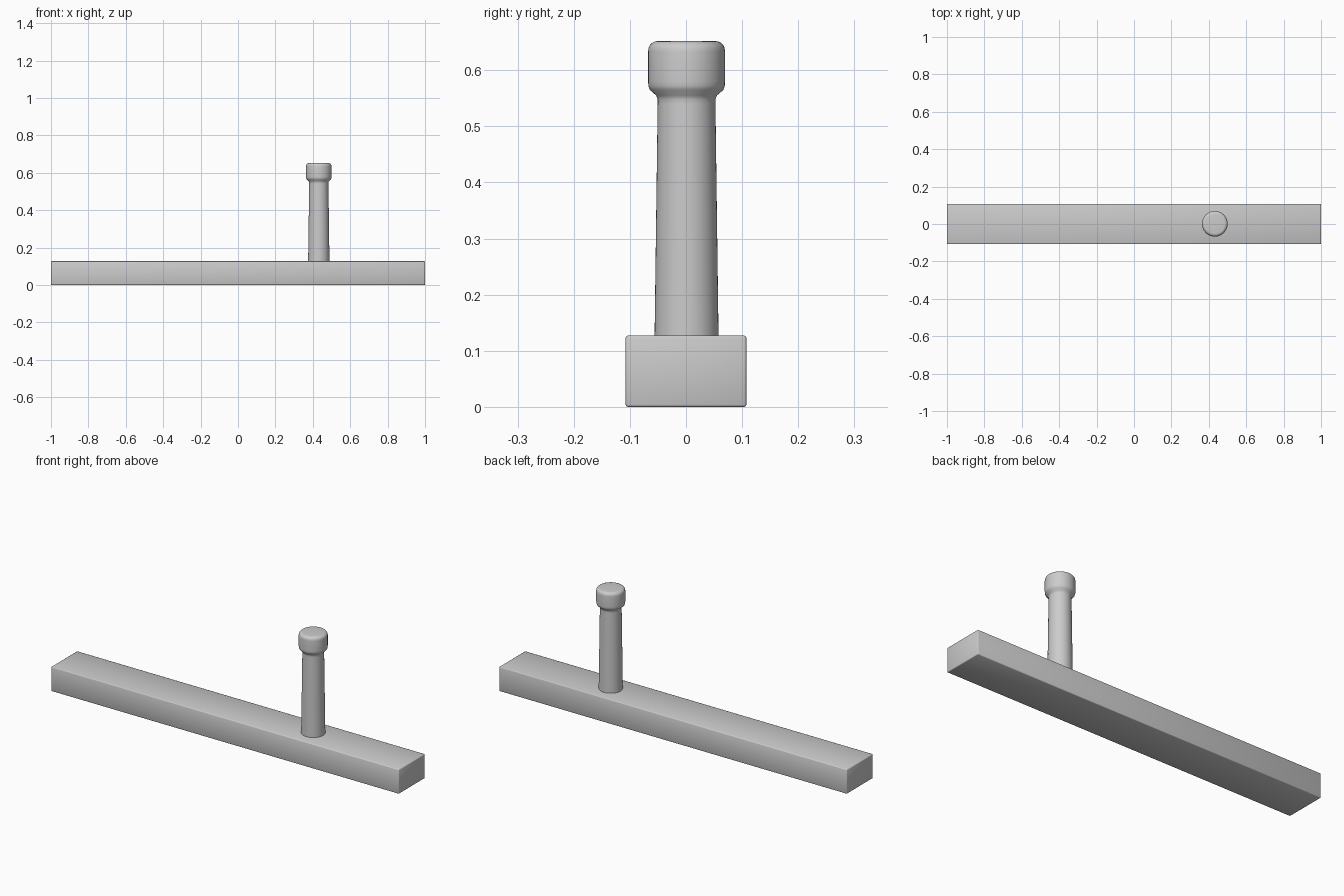
import bpy, bmesh, math

if "Cube" in bpy.data.objects:
    bpy.data.objects.remove(bpy.data.objects["Cube"])


def add_object(name, bm):
    bmesh.ops.recalc_face_normals(bm, faces=bm.faces)
    mesh = bpy.data.meshes.new(name)
    bm.to_mesh(mesh)
    bm.free()
    obj = bpy.data.objects.new(name, mesh)
    bpy.context.collection.objects.link(obj)
    bpy.ops.object.select_all(action='DESELECT')
    obj.select_set(True)
    bpy.context.view_layer.objects.active = obj
    return obj


# Long bar with slightly eased edges
bm = bmesh.new()
bmesh.ops.create_cube(bm, size=1)
bmesh.ops.scale(bm, vec=(2.0, 0.215, 0.127), verts=bm.verts)
bmesh.ops.translate(bm, vec=(0, 0, 0.0635), verts=bm.verts)
bmesh.ops.bevel(bm, geom=list(bm.edges), offset=0.004, segments=2,
                profile=0.5, affect='EDGES')
bar = add_object("bar", bm)
bpy.ops.object.shade_smooth_by_angle(angle=math.radians(50))

# Round handle: tapered shaft, flared neck and rounded knob, as (radius, z)
profile = [(0, 0.11), (0.057, 0.11), (0.057, 0.127), (0.0515, 0.54),
           (0.0515, 0.548), (0.054, 0.555), (0.0655, 0.565), (0.068, 0.572),
           (0.0685, 0.58), (0.0685, 0.633)]
corner = 0.017
for i in range(1, 6):
    a = math.radians(90 * i / 5)
    profile.append((0.0685 - corner * (1 - math.cos(a)),
                    0.635 + corner * math.sin(a)))
profile.append((0, 0.652))

bm = bmesh.new()
verts = [bm.verts.new((r, 0, z)) for r, z in profile]
edges = [bm.edges.new(pair) for pair in zip(verts, verts[1:])]
bmesh.ops.spin(bm, geom=verts + edges, cent=(0, 0, 0), axis=(0, 0, 1),
               angle=math.tau, steps=48, use_merge=True)
bmesh.ops.remove_doubles(bm, verts=bm.verts, dist=0.0001)
handle = add_object("side_handle", bm)
handle.location = (0.432, 0.001, 0)
bpy.ops.object.shade_smooth_by_angle(angle=math.radians(50))
